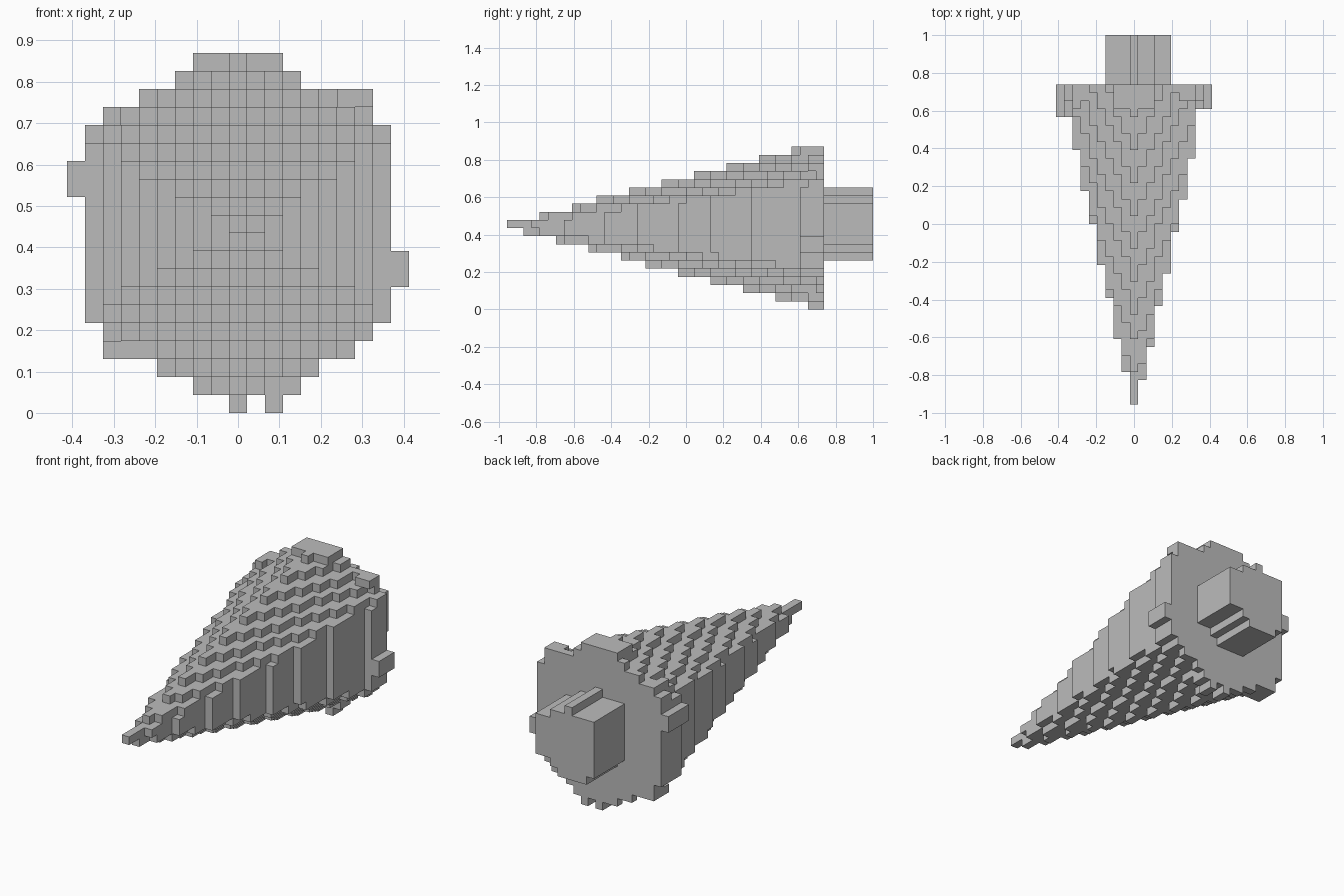
import bpy, bmesh
from mathutils import Vector

if "Cube" in bpy.data.objects:
    bpy.data.objects.remove(bpy.data.objects["Cube"], do_unlink=True)

V = 2 / 46          # block size: the model is 46 blocks long
MID = 10            # height of the axis, in blocks
CONE_LEN, TOTAL_LEN = 40, 46

grey = bpy.data.materials.new("stone_grey")
grey.use_nodes = True
COLOR = (0.5, 0.5, 0.5, 1)
grey.diffuse_color = COLOR
grey.node_tree.nodes["Principled BSDF"].inputs["Base Color"].default_value = COLOR


def box(x0, x1, y0, y1, z0, z1):
    """Block cells in an inclusive range."""
    return {(x, y, z) for x in range(x0, x1 + 1)
            for y in range(y0, y1 + 1) for z in range(z0, z1 + 1)}


def hex_layer(k):
    """Hexagonal slice with points up and down, growing with k."""
    cells = set()
    for x in range(-9, 10):
        for z in range(-10, 11):
            u, w = abs(x - 0.13), abs(z + 0.23)
            if u <= 0.222 * k + 0.17 and w + u / 1.732 <= 0.257 * k + 0.23:
                if x < 8 or k >= 37:
                    cells.add((x, k, z + MID))
    return cells


def build(name, cells, solid):
    """Mesh only the block sides that are not against another block."""
    bm = bmesh.new()
    verts = {}

    def corner(p):
        key = tuple(round(c * 2) for c in p)
        if key not in verts:
            verts[key] = bm.verts.new((p[0] * V, p[1] * V - 1, p[2] * V))
        return verts[key]

    for cell in sorted(cells):
        centre = Vector((cell[0], cell[1] + 0.5, cell[2] + 0.5))
        for axis in range(3):
            for sign in (-1, 1):
                near = list(cell)
                near[axis] += sign
                if tuple(near) in solid:
                    continue
                n, a, b = Vector(), Vector(), Vector()
                n[axis] = sign * 0.5
                a[(axis + 1) % 3] = 0.5 * sign
                b[(axis + 2) % 3] = 0.5
                c = centre + n
                bm.faces.new([corner(c - a - b), corner(c + a - b),
                              corner(c + a + b), corner(c - a + b)])
    mesh = bpy.data.meshes.new(name)
    bm.to_mesh(mesh)
    bm.free()
    mesh.materials.append(grey)
    obj = bpy.data.objects.new(name, mesh)
    bpy.context.collection.objects.link(obj)


# Stepped hexagonal spike
spike = set()
for k in range(CONE_LEN):
    spike |= hex_layer(k)

# Uneven blocks around the wide end
rim = (box(9, 9, 37, 39, 7, 8) | box(-9, -9, 36, 39, 12, 13)
       | box(2, 2, 38, 39, 0, 0) | box(6, 7, 38, 39, 17, 17)
       | box(-7, -7, 37, 39, 16, 16) | box(-7, -6, 37, 39, 3, 3)
       | box(-2, 2, 37, 39, 19, 19) | box(3, 3, 38, 39, 1, 1))
spike |= rim

# Short hexagonal peg on the back: (first column, last column, bottom, top)
peg = set()
for x0, x1, z0, z1 in ((-3, -3, 7, 13), (-2, -1, 6, 13), (0, 0, 6, 14),
                       (1, 1, 6, 13), (2, 2, 7, 13), (3, 4, 8, 12)):
    peg |= box(x0, x1, CONE_LEN, TOTAL_LEN - 1, z0, z1)

solid = spike | peg
build("spike", spike, solid)
build("back_peg", peg, solid)
